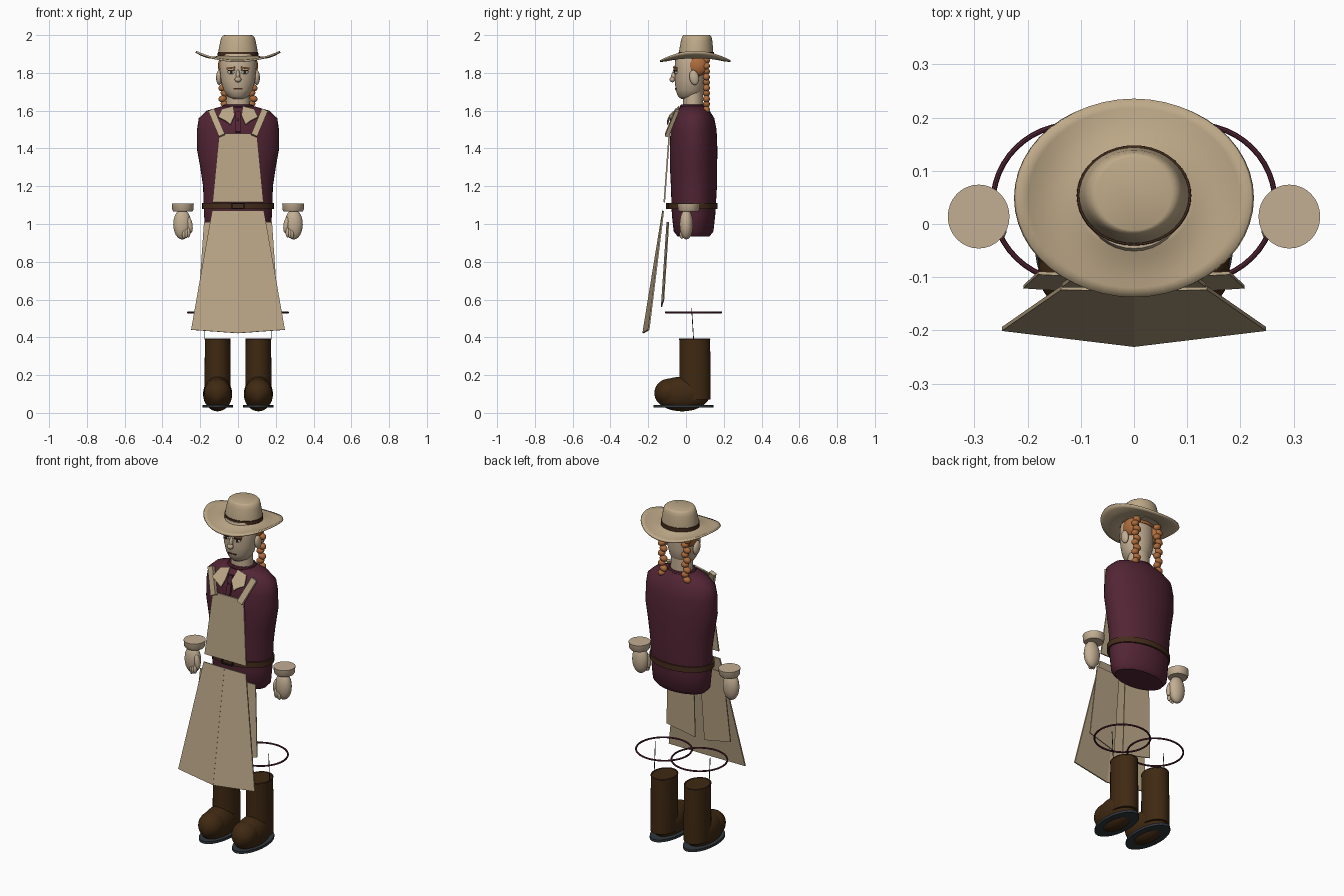
import bpy, bmesh, math
from mathutils import Vector

cube = bpy.data.objects.get("Cube")
if cube:
    bpy.data.objects.remove(cube, do_unlink=True)


def colour(name, r, g, b):
    m = bpy.data.materials.new(name)
    m.use_nodes = True
    m.diffuse_color = (r, g, b, 1)
    m.node_tree.nodes["Principled BSDF"].inputs["Base Color"].default_value = (r, g, b, 1)
    return m


TAN = colour("apron tan", .49, .38, .24)
SKIN = colour("skin", .54, .42, .29)
HAT = colour("hat tan", .52, .40, .25)
SHIRT = colour("maroon", .085, .018, .035)
HAIR = colour("orange hair", .42, .15, .045)
BOOT = colour("boot brown", .05, .022, .006)
LEATHER = colour("belt brown", .06, .025, .012)
SOLE = colour("sole slate", .03, .038, .045)
WHITE = colour("eye white", .65, .62, .55)
DARK = colour("dark iris", .02, .015, .012)


def finish(name, bm, mat, smooth=True, thick=0):
    bmesh.ops.recalc_face_normals(bm, faces=bm.faces)
    me = bpy.data.meshes.new(name)
    bm.to_mesh(me)
    bm.free()
    me.materials.append(mat)
    ob = bpy.data.objects.new(name, me)
    bpy.context.collection.objects.link(ob)
    if thick:
        mod = ob.modifiers.new("thickness", "SOLIDIFY")
        mod.thickness = thick
        mod.offset = 0
    if smooth:
        bpy.ops.object.select_all(action="DESELECT")
        bpy.context.view_layer.objects.active = ob
        ob.select_set(True)
        bpy.ops.object.shade_smooth_by_angle(angle=math.radians(40))
    return ob


def loft(name, rings, mat, n=32, caps=True):
    """Stack of ellipses given as (z, centre x, centre y, radius x, radius y)."""
    bm = bmesh.new()
    loops = []
    for z, cx, cy, rx, ry in rings:
        angles = [math.tau * i / n for i in range(n)]
        loops.append([bm.verts.new((cx + rx * math.cos(a), cy + ry * math.sin(a), z)) for a in angles])
    for a, b in zip(loops, loops[1:]):
        for i in range(n):
            j = (i + 1) % n
            bm.faces.new((a[i], a[j], b[j], b[i]))
    if caps:
        bm.faces.new(loops[0])
        bm.faces.new(loops[-1])
    return finish(name, bm, mat)


def ball(name, centre, radii, mat, rot=(0, 0, 0), seg=20):
    bm = bmesh.new()
    bmesh.ops.create_uvsphere(bm, u_segments=seg, v_segments=seg // 2 + 2, radius=1)
    ob = finish(name, bm, mat)
    ob.location, ob.scale, ob.rotation_euler = centre, radii, rot
    return ob


def box(name, centre, size, mat, rot=(0, 0, 0)):
    bm = bmesh.new()
    bmesh.ops.create_cube(bm, size=1)
    ob = finish(name, bm, mat, smooth=False)
    ob.location, ob.scale, ob.rotation_euler = centre, size, rot
    return ob


def sheet(name, polys, mat, thick=.008):
    bm = bmesh.new()
    for poly in polys:
        bm.faces.new([bm.verts.new(p) for p in poly])
    bmesh.ops.remove_doubles(bm, verts=bm.verts, dist=.0005)
    return finish(name, bm, mat, smooth=False, thick=thick)


def rod(name, a, b, r, mat, n=10):
    a, b = Vector(a), Vector(b)
    bm = bmesh.new()
    bmesh.ops.create_cone(bm, cap_ends=True, segments=n, radius1=r, radius2=r, depth=(b - a).length)
    ob = finish(name, bm, mat)
    ob.location = (a + b) / 2
    ob.rotation_euler = (b - a).to_track_quat("Z", "Y").to_euler()
    return ob


def hoop(name, centre, rx, ry, r, mat, flat=1):
    bm = bmesh.new()
    n, k = 48, 8
    grid = []
    for i in range(n):
        a = math.tau * i / n
        grid.append([])
        for j in range(k):
            c = math.tau * j / k
            d = r * math.cos(c)
            grid[i].append(bm.verts.new((centre[0] + (rx + d) * math.cos(a),
                                         centre[1] + (ry + d) * math.sin(a),
                                         centre[2] + flat * r * math.sin(c))))
    for i in range(n):
        for j in range(k):
            p, q = (i + 1) % n, (j + 1) % k
            bm.faces.new((grid[i][j], grid[p][j], grid[p][q], grid[i][q]))
    return finish(name, bm, mat)


# Torso, belt and buckle
loft("shirt", [(.935, 0, .04, .15, .085), (.96, 0, .04, .172, .105), (1.05, 0, .04, .18, .115),
               (1.2, 0, .042, .185, .122), (1.3, 0, .04, .2, .125), (1.4, 0, .04, .218, .126),
               (1.5, 0, .04, .217, .122), (1.56, 0, .04, .208, .11), (1.6, 0, .04, .165, .085),
               (1.625, 0, .04, .08, .065)], SHIRT, 40)
loft("belt", [(1.08, 0, .036, .18, .12), (1.08, 0, .036, .19, .131),
              (1.112, 0, .036, .19, .131), (1.112, 0, .036, .18, .12)], LEATHER, 40)
for z in (1.083, 1.109):
    box("buckle_bar", (0, -.1, z), (.07, .01, .006), DARK)
for x in (-.033, .033):
    box("buckle_side", (x, -.1, 1.096), (.006, .01, .03), DARK)
hoop("neckband", (0, .038, 1.622), .07, .06, .011, SHIRT)
box("button_placket", (0, -.075, 1.54), (.026, .02, .11), SHIRT, (-.25, 0, 0))
for z in (1.51, 1.55):
    ball("button", (0, -.087 + (z - 1.51) * .2, z), (.008, .006, .008), DARK, seg=10)

# Apron: bib above the belt, folded skirt below, two panels behind
sheet("apron_bib", [[(-.1, -.088, 1.48), (.1, -.088, 1.48), (.135, -.115, 1.115), (-.135, -.115, 1.115)]], TAN)
for s in (-1, 1):
    sheet("apron_skirt", [[(0, -.122, 1.07), (s * .137, -.12, 1.07), (s * .248, -.197, .44), (0, -.227, .422)]], TAN)
    sheet("back_panel", [[(s * .02, -.1, 1.01), (s * .18, -.092, 1.01), (s * .208, -.118, .6),
                          (s * .03, -.13, .56)]], TAN, .006)
    strap = box("apron_strap", (s * .113, -.075, 1.535), (.034, .02, .155), TAN, (-.36, s * .4, 0))
    sheet("collar_flap", [[(s * .025, -.035, 1.622), (s * .085, -.04, 1.607), (s * .105, -.088, 1.565),
                           (s * .065, -.098, 1.545), (s * .04, -.098, 1.525), (s * .018, -.085, 1.575)]], TAN)

# Neck, head and face
loft("neck", [(1.6, 0, .038, .064, .054), (1.72, 0, .038, .06, .052)], SKIN)
loft("head", [(1.662, 0, .01, .03, .035), (1.675, 0, .018, .055, .06), (1.71, 0, .021, .077, .076),
              (1.76, 0, .022, .091, .081), (1.82, 0, .022, .096, .083), (1.87, 0, .024, .094, .081),
              (1.9, 0, .026, .085, .072)], SKIN)
ball("nose_bridge", (0, -.062, 1.787), (.011, .016, .032), SKIN, (-.25, 0, 0), 12)
ball("nose_tip", (0, -.072, 1.765), (.018, .015, .015), SKIN, seg=12)
box("mouth", (0, -.054, 1.716), (.05, .008, .006), LEATHER)
for s in (-1, 1):
    ball("eye", (s * .036, -.052, 1.803), (.019, .01, .01), WHITE, (0, 0, s * .25), 12)
    ball("iris", (s * .036, -.061, 1.803), (.008, .004, .008), DARK, seg=10)
    box("eyelid", (s * .036, -.056, 1.813), (.04, .012, .005), LEATHER, (0, s * .1, s * .3))
    box("eyebrow", (s * .038, -.057, 1.826), (.045, .01, .009), HAIR, (0, s * .12, s * .35))
    ball("ear", (s * .1, .043, 1.775), (.016, .025, .04), SKIN, (.2, 0, 0))
    # Hair patches and braids
    ball("side_hair", (s * .072, .06, 1.838), (.034, .055, .055), HAIR)
    for i in range(10):
        ball("braid_bead", (s * (.076 + .006 * (-1) ** i), .108, 1.605 + i * .029), (.023, .019, .018), HAIR,
             (0, s * .35 * (-1) ** i, 0), 14)
loft("back_hairline", [(1.862, 0, .028, .09, .081), (1.876, 0, .03, .093, .083)], HAIR)

# Hat: saddle brim, crown, band and top creases
bm = bmesh.new()
N, STEPS = 48, 7
rows = []
for k in range(STEPS):
    t = k / (STEPS - 1)
    row = []
    for i in range(N):
        a = math.tau * i / N
        z = 1.889 - .012 * math.sin(math.pi * t) + t * t * (.023 * math.cos(a) ** 2 - .027 * math.sin(a) ** 2)
        row.append(bm.verts.new(((.09 + .133 * t) * math.cos(a), .049 + (.08 + .106 * t) * math.sin(a), z)))
    rows.append(row)
for a, b in zip(rows, rows[1:]):
    for i in range(N):
        j = (i + 1) % N
        bm.faces.new((a[i], a[j], b[j], b[i]))
finish("hat_brim", bm, HAT, thick=.01)
loft("hat_crown", [(1.875, 0, .053, .105, .092), (1.92, 0, .054, .103, .09), (1.97, 0, .056, .093, .083),
                   (1.99, 0, .057, .087, .078), (1.998, 0, .057, .078, .073), (2, 0, .057, .07, .069)], HAT, 40)
loft("hat_band", [(1.883, 0, .053, .1, .088), (1.883, 0, .053, .108, .095),
                  (1.91, 0, .054, .107, .094), (1.91, 0, .054, .1, .088)], LEATHER, 40)
for s in (-1, 1):
    box("crown_crease", (s * .031, .027, 1.9985), (.02, .005, .003), LEATHER, (0, 0, s * .45))

# Cuffs, hands, hoops and boots
for s in (-1, 1):
    x = s * .292
    loft("cuff", [(1.066, x, .014, .05, .05), (1.075, x, .014, .056, .056), (1.108, x, .014, .058, .06)], SKIN)
    ball("hand", (x + s * .003, .002, .998), (.048, .036, .08), SKIN)
    ball("thumb", (s * .256, -.012, .995), (.016, .018, .043), SKIN, (0, s * .15, 0), 14)
    for i in range(3):
        ball("finger", (s * (.262 + i * .012), -.022, .955 - i * .004), (.01, .012, .026), SKIN, seg=12)
    hoop("leg_hoop", (s * .115, .04, .532), .15, .147, .005, SHIRT)
    rod("leg_wire", (s * .178, .04, .39), (s * .178, .03, .555), .002, DARK, 6)
    bx = s * .108
    loft("boot_shaft", [(.07, bx, .048, .069, .083), (.2, bx, .048, .069, .083),
                        (.39, bx, .046, .067, .081)], BOOT)
    hoop("boot_rim", (bx, .046, .39), .065, .079, .004, LEATHER)
    ball("boot_foot", (bx, -.02, .1), (.077, .147, .092), BOOT, seg=28)
    ball("boot_toe", (bx, -.085, .108), (.072, .082, .074), BOOT, seg=24)
    loft("boot_sole", [(.029, bx, -.013, .081, .158), (.043, bx, -.013, .081, .158)], SOLE)
